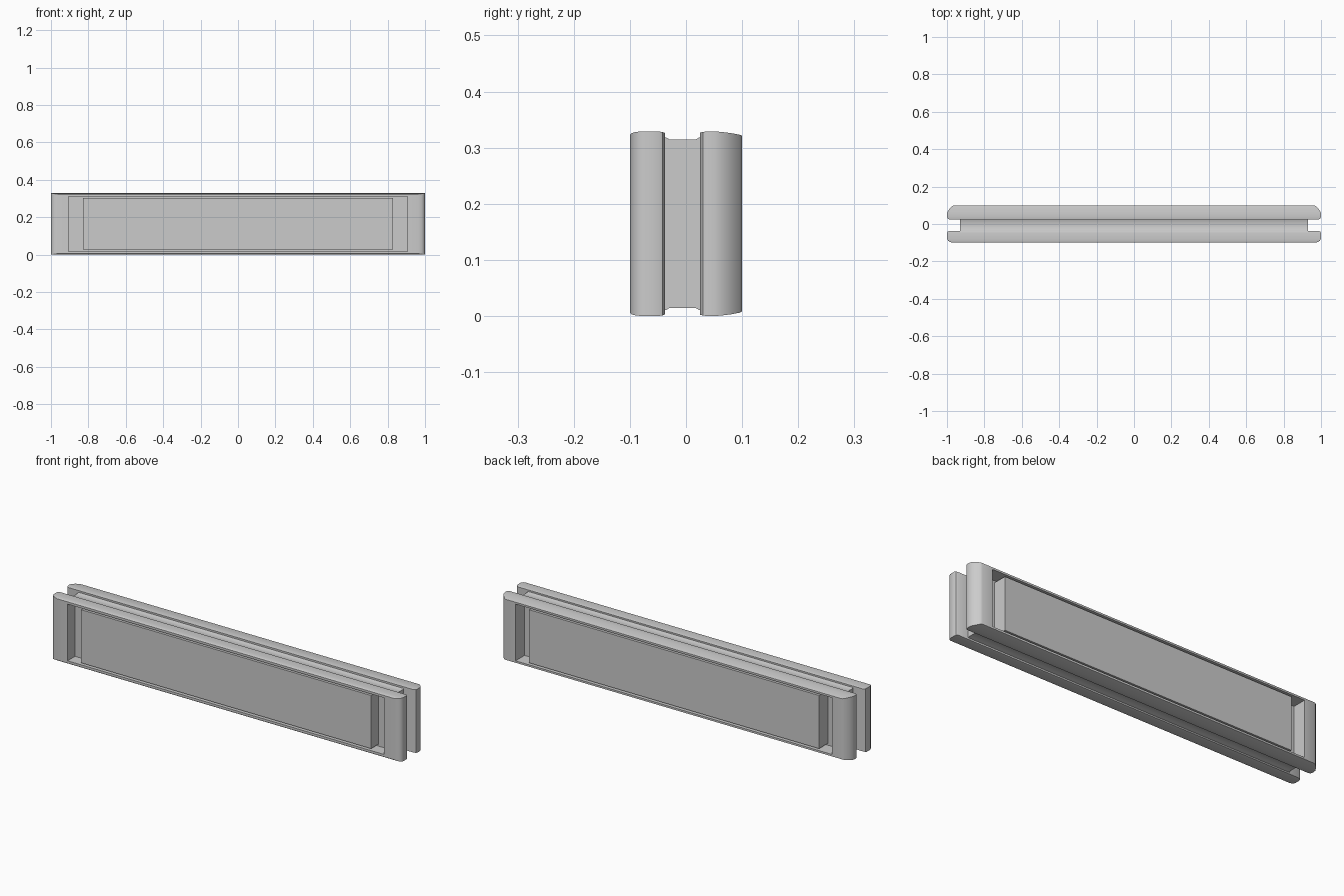
import bpy
import bmesh

if "Cube" in bpy.data.objects:
    bpy.data.objects.remove(bpy.data.objects["Cube"])

H = 0.329  # overall height


def ring(bm, y, hx, z0, z1):
    return [bm.verts.new(p) for p in
            ((-hx, y, z0), (hx, y, z0), (hx, y, z1), (-hx, y, z1))]


def loft(name, stations, closed):
    """Skin rectangles (y, half width, z inset) into a solid or a closed frame."""
    bm = bmesh.new()
    rings = [ring(bm, y, hx, i, H - i) for y, hx, i in stations]
    pairs = list(zip(rings, rings[1:]))
    if closed:
        pairs.append((rings[-1], rings[0]))
    else:
        bm.faces.new(rings[0])
        bm.faces.new(rings[-1])
    for a, b in pairs:
        for k in range(4):
            n = (k + 1) % 4
            bm.faces.new((a[k], a[n], b[n], b[k]))
    bmesh.ops.recalc_face_normals(bm, faces=bm.faces[:])
    mesh = bpy.data.meshes.new(name)
    bm.to_mesh(mesh)
    bm.free()
    obj = bpy.data.objects.new(name, mesh)
    bpy.context.collection.objects.link(obj)
    bpy.ops.object.select_all(action='DESELECT')
    obj.select_set(True)
    bpy.context.view_layer.objects.active = obj
    bpy.ops.object.shade_smooth_by_angle(angle=0.6)
    return obj


# Front frame: small rounding on the outer edge, opening inside
loft("front_frame", [
    (-0.100, 0.905, 0.018), (-0.100, 0.965, 0.006), (-0.097, 0.982, 0.003),
    (-0.090, 0.994, 0.001), (-0.078, 1.0, 0.0), (-0.050, 1.0, 0.0),
    (-0.042, 0.997, 0.001), (-0.037, 0.988, 0.003), (-0.037, 0.905, 0.018)], True)

# Back frame: longer taper towards the outer face
loft("back_frame", [
    (0.100, 0.905, 0.018), (0.100, 0.962, 0.008), (0.096, 0.972, 0.006),
    (0.080, 0.987, 0.003), (0.064, 0.998, 0.001), (0.052, 1.0, 0.0),
    (0.038, 1.0, 0.0), (0.030, 0.997, 0.001), (0.025, 0.988, 0.002),
    (0.025, 0.905, 0.018)], True)

# Core bar between the frames, with small fillets; also the recess floor
loft("core", [
    (-0.039, 0.93, 0.011), (-0.035, 0.93, 0.011), (-0.030, 0.93, 0.014),
    (0.018, 0.93, 0.014), (0.023, 0.93, 0.011), (0.027, 0.93, 0.011)], False)

# Raised panels inside both openings
for name, y0, y1 in (("front_panel", -0.098, -0.036), ("back_panel", 0.024, 0.098)):
    loft(name, [(y0, 0.83, 0.027), (y1, 0.83, 0.027)], False)
